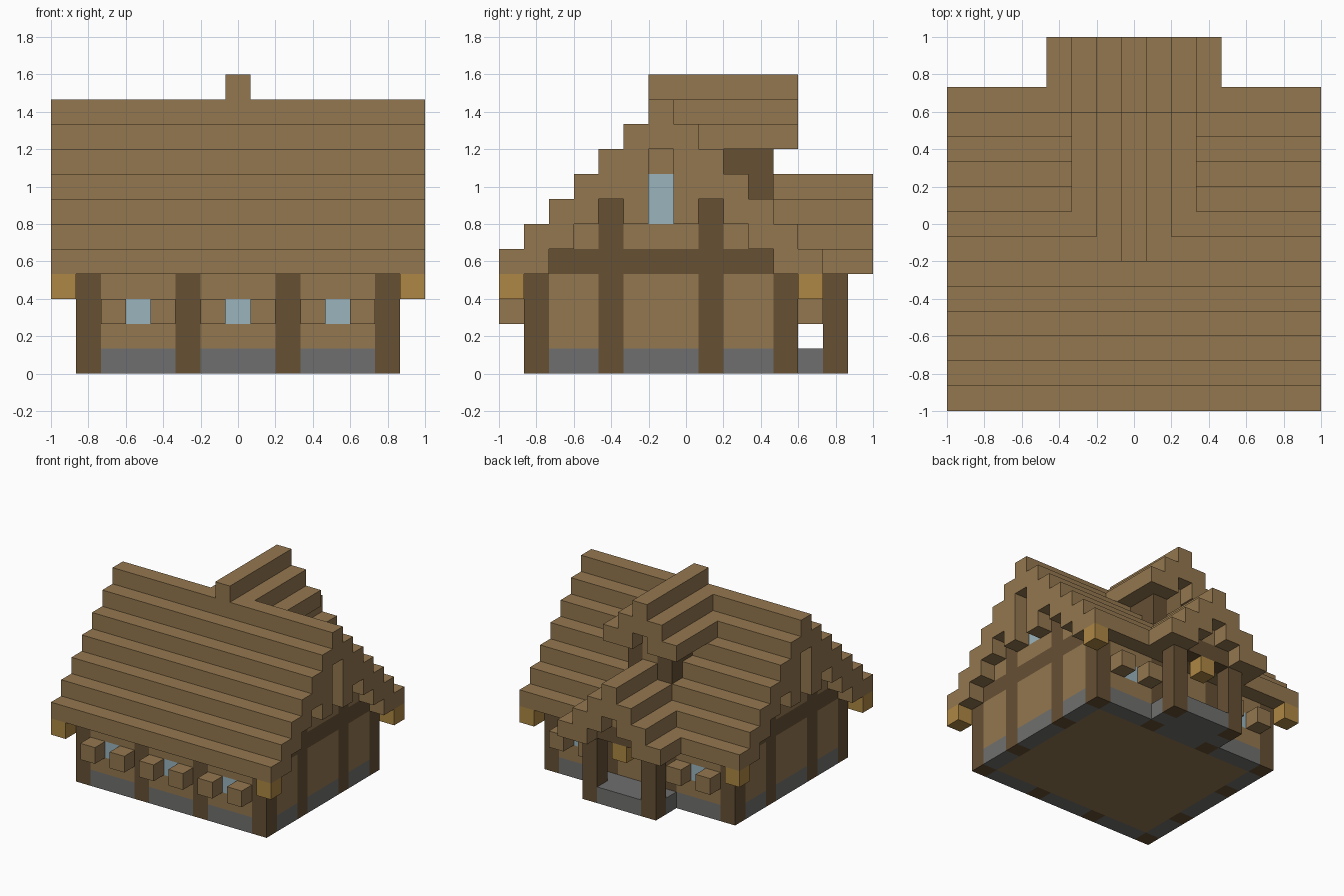
import bpy
import bmesh
from mathutils import Vector

if "Cube" in bpy.data.objects:
    bpy.data.objects.remove(bpy.data.objects["Cube"])

U = 2 / 15  # edge length of one building block
LAST = 14   # highest block index across the plan


def material(name, colour):
    m = bpy.data.materials.new(name)
    m.use_nodes = True
    m.diffuse_color = (*colour, 1)
    m.node_tree.nodes["Principled BSDF"].inputs["Base Color"].default_value = (*colour, 1)
    return m


PLANK = material("plank brown", (0.296, 0.185, 0.078))
TIMBER = material("dark timber", (0.133, 0.080, 0.034))
STONE = material("grey stone", (0.162, 0.159, 0.156))
GLASS = material("pale blue glass", (0.328, 0.456, 0.515))
LAMP = material("lamp gold", (0.423, 0.242, 0.058))


def part(name, mat, boxes):
    """Join boxes given as inclusive block ranges: (x), (y), (z)."""
    bm = bmesh.new()
    for box in boxes:
        lo = Vector([r[0] for r in box])
        hi = Vector([r[1] + 1 for r in box])
        mid = (lo + hi) / 2
        verts = bmesh.ops.create_cube(bm, size=1)["verts"]
        for v in verts:
            p = mid + v.co * (hi - lo)
            v.co = Vector((p.x - 7.5, p.y - 7.5, p.z)) * U
    mesh = bpy.data.meshes.new(name)
    bm.to_mesh(mesh)
    bm.free()
    mesh.materials.append(mat)
    obj = bpy.data.objects.new(name, mesh)
    bpy.context.collection.objects.link(obj)
    return obj


def at(n):
    return (n, n)


def both(boxes):
    """Add the copy mirrored across x = 0."""
    return boxes + [((LAST - x[1], LAST - x[0]), y, z) for x, y, z in boxes]


def stair_gable(centre, half, base):
    """Two-block-thick stepped roof section as (across, height) ranges."""
    cells = []
    for s in range(half):
        inner = min(s + 1, half)
        cells.append(((centre - half + s, centre - half + inner), at(base + s)))
        cells.append(((centre + half - inner, centre + half - s), at(base + s)))
    # the two top flights meet under the ridge
    cells = cells[:-2] + [((centre - 1, centre + 1), at(base + half - 1))]
    return cells + [(at(centre), at(base + half))]


FRONT, BACK, SIDE = 1, 11, 13
X_BAYS = [(2, 4), (6, 8), (10, 12)]
Y_BAYS = [(2, 3), (5, 7), (9, 10)]

# Floor and stone footing
part("floor", PLANK, [((2, 12), (2, 10), at(0))])
footing = [(b, at(j), at(0)) for b in X_BAYS for j in (FRONT, BACK)]
footing += both([(at(SIDE), b, at(0)) for b in Y_BAYS])
part("footing", STONE, footing)

# Timber posts
posts = [(at(i), at(j), (0, 3)) for i in (1, 5, 9, 13) for j in (FRONT, BACK)]
posts += both([(at(SIDE), at(j), (0, 3)) for j in (4, 8)])
part("wall_posts", TIMBER, posts)

# Long walls with windows and projecting shutters
walls, panes, shutters = [], [], []
for j, out in ((FRONT, 0), (BACK, 12)):
    for b in X_BAYS:
        walls += [(b, at(j), at(1)), (b, at(j), at(3))]
        if j == BACK and b[0] == 6:
            walls.append((b, at(j), at(2)))
            continue
        panes.append((at(b[0] + 1), at(j), at(2)))
        walls += [(at(i), at(j), at(2)) for i in b]
        shutters += [(at(i), at(out), at(2)) for i in b]
part("long_walls", PLANK, walls)
part("long_wall_windows", GLASS, panes)
part("shutters", PLANK, shutters)

# End walls and gables
part("end_walls", PLANK, both([(at(SIDE), b, (1, 3)) for b in Y_BAYS]))
gable_timber = [(at(SIDE), (2, 10), at(4))]
gable_timber += [(at(SIDE), at(j), (5, 6)) for j in (4, 8)]
part("gable_timbers", TIMBER, both(gable_timber))
gable = [(at(SIDE), b, at(5)) for b in (at(3), (5, 7), at(9))]
gable += [(at(SIDE), at(j), (6, 7)) for j in (5, 7)]
gable.append((at(SIDE), at(6), at(8)))
part("gable_planks", PLANK, both(gable))
part("gable_windows", GLASS, both([(at(SIDE), at(6), (6, 7))]))
part("gable_mullions", PLANK, both([(at(LAST), at(j), (6, 7)) for j in (5, 7)]))

# Main stepped roof
part("main_roof", PLANK, [((0, LAST), y, z) for y, z in stair_gable(6, 6, 4)])

# Dormer roof, its front edge stepping back over the main roof slope
dormer = [(x, (17 - z[0], 11), z) for x, z in stair_gable(7, 2, 9)]
dormer = [(at(7), (6, 11), at(11)), ((6, 8), (7, 11), at(10))]
dormer += both([((5, 6), (8, 11), at(9))])
part("dormer_roof", PLANK, dormer)
part("dormer_posts", TIMBER, both([(at(6), (9, 10), at(8)), (at(6), at(10), at(7))]))
part("dormer_wall", PLANK, [(at(7), at(10), (7, 9))])

# Porch roof, gable, posts and step
porch = [(x, (max(11, 17 - z[0]), 14), z) for x, z in stair_gable(7, 3, 4)]
part("porch_roof", PLANK, porch)
part("porch_gable", PLANK, [(at(7), at(13), at(5))])
part("porch_beam", TIMBER, [((6, 8), at(13), at(4))])
part("porch_posts", TIMBER, both([(at(5), at(13), (0, 3))]))
part("porch_step", STONE, [((5, 9), at(12), at(0)), ((6, 8), at(13), at(0))])

# Lamps under the eaves and in the porch
lamps = both([(at(0), at(j), at(3)) for j in (0, 12)])
part("lamps", LAMP, lamps + [(at(7), at(13), at(3))])
